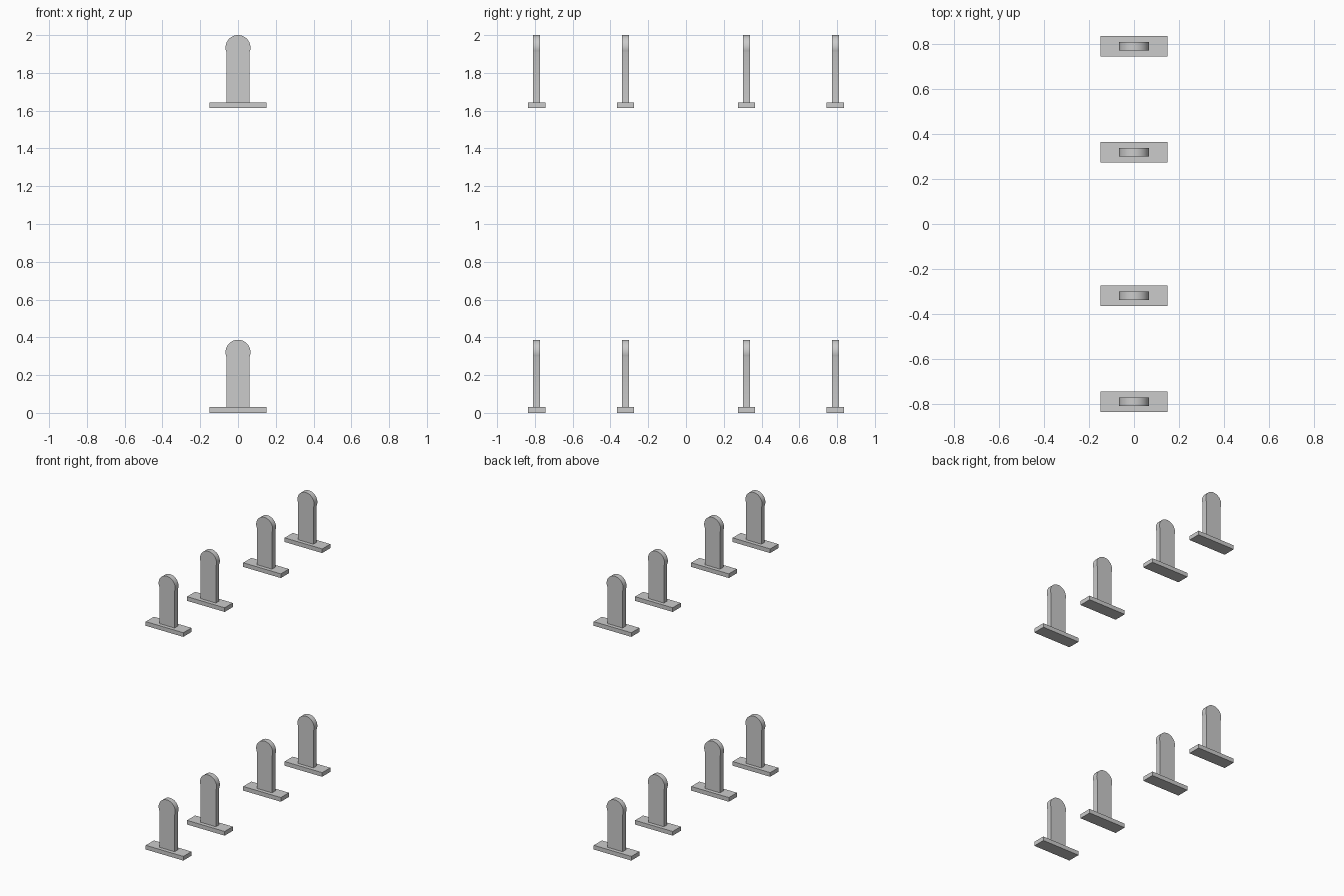
import bpy, bmesh
from math import sin, cos, acos, pi

if "Cube" in bpy.data.objects:
    bpy.data.objects.remove(bpy.data.objects["Cube"])

BASE = (0.15, 0.046, 0.03)      # half width, half depth, height
POST_W, POST_D = 0.061, 0.019   # half width, half depth
HEAD_R, TOP = 0.066, 0.387


def extrude_profile(name, pts, half_depth, loc):
    """Solid from an x-z outline, extruded along y."""
    bm = bmesh.new()
    face = bm.faces.new([bm.verts.new((x, -half_depth, z)) for x, z in pts])
    ext = bmesh.ops.extrude_face_region(bm, geom=[face])
    moved = [g for g in ext["geom"] if isinstance(g, bmesh.types.BMVert)]
    bmesh.ops.translate(bm, verts=moved, vec=(0, 2 * half_depth, 0))
    bmesh.ops.recalc_face_normals(bm, faces=bm.faces[:])
    mesh = bpy.data.meshes.new(name)
    bm.to_mesh(mesh)
    bm.free()
    obj = bpy.data.objects.new(name, mesh)
    bpy.context.collection.objects.link(obj)
    obj.location = loc
    bpy.ops.object.select_all(action='DESELECT')
    obj.select_set(True)
    bpy.context.view_layer.objects.active = obj
    bpy.ops.object.shade_smooth_by_angle(angle=0.35)
    return obj


# Flat foot plate outline
w, d, h = BASE
plate = [(-w, 0), (w, 0), (w, h), (-w, h)]

# Upright tab outline with a slightly wider round head
a0 = -acos(POST_W / HEAD_R)
cz = TOP - HEAD_R
N = 32
tab = [(-POST_W, h), (POST_W, h)]
for i in range(N + 1):
    a = a0 + (pi - 2 * a0) * i / N
    tab.append((HEAD_R * cos(a), cz + HEAD_R * sin(a)))

# Two levels of four brackets
for level, z in (("lower", 0), ("upper", 2 - TOP)):
    for i, y in enumerate((-0.791, -0.32, 0.32, 0.791)):
        extrude_profile(f"{level}_foot_plate_{i + 1}", plate, d, (0, y, z))
        extrude_profile(f"{level}_round_tab_{i + 1}", tab, POST_D, (0, y, z))
